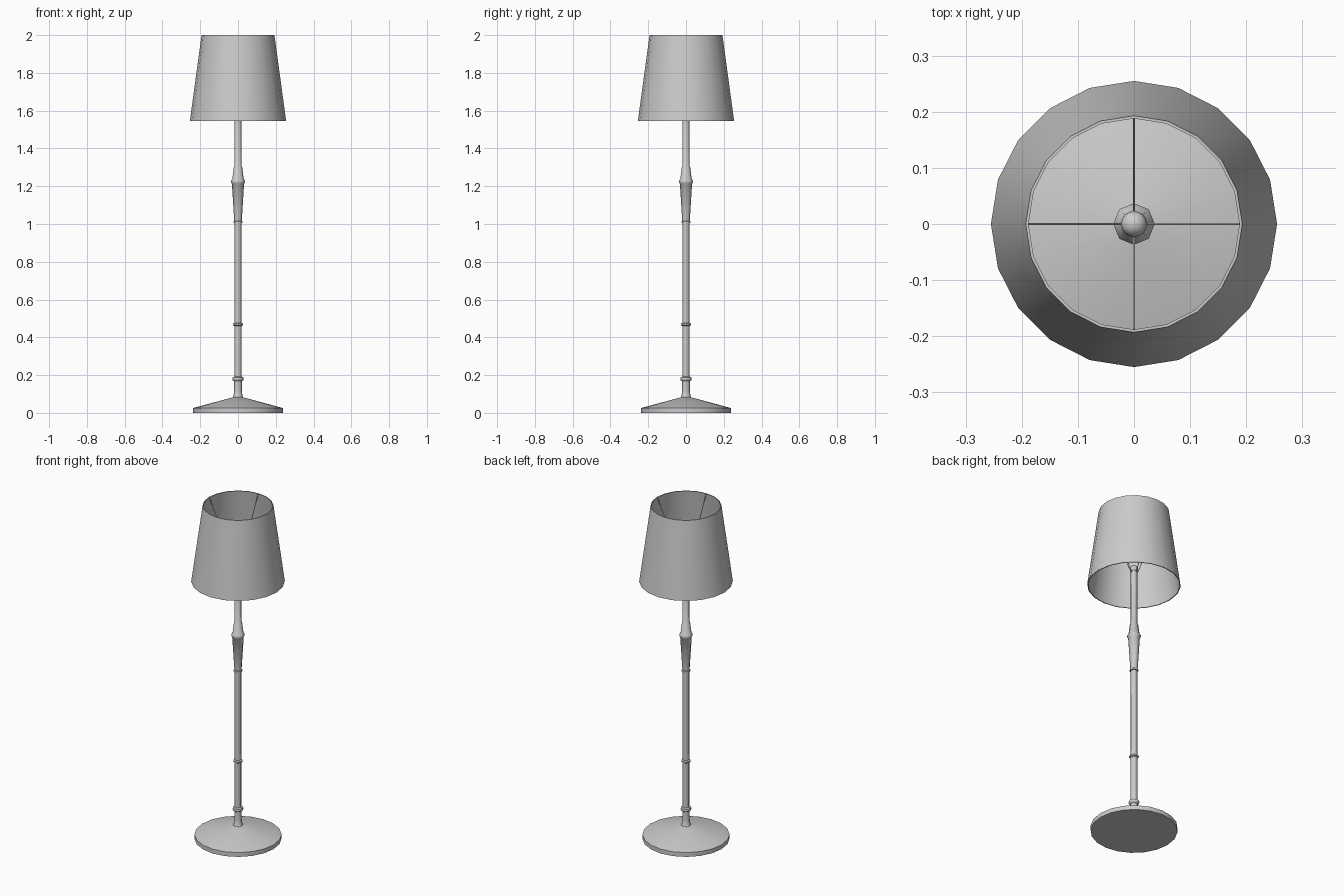
import bpy, bmesh
from math import cos, sin, pi, radians
from mathutils import Vector

if "Cube" in bpy.data.objects:
    bpy.data.objects.remove(bpy.data.objects["Cube"])


def finish(name, bm, angle):
    bmesh.ops.recalc_face_normals(bm, faces=bm.faces)
    me = bpy.data.meshes.new(name)
    bm.to_mesh(me)
    bm.free()
    ob = bpy.data.objects.new(name, me)
    bpy.context.collection.objects.link(ob)
    bpy.ops.object.select_all(action='DESELECT')
    ob.select_set(True)
    bpy.context.view_layer.objects.active = ob
    bpy.ops.object.shade_smooth_by_angle(angle=radians(angle))
    return ob


def lathe(name, profile, sides, closed=False, angle=30):
    """Turn (radius, z) points round z; open profiles get end caps."""
    bm = bmesh.new()
    rings = [[bm.verts.new((r * cos(2 * pi * i / sides), r * sin(2 * pi * i / sides), z))
              for i in range(sides)] for r, z in profile]
    pairs = list(zip(rings, rings[1:]))
    if closed:
        pairs.append((rings[-1], rings[0]))
    else:
        bm.faces.new(rings[0])
        bm.faces.new(rings[-1])
    for a, b in pairs:
        for i in range(sides):
            j = (i + 1) % sides
            bm.faces.new((a[i], a[j], b[j], b[i]))
    return finish(name, bm, angle)


# Round weighted foot
lathe("base", [(0.237, 0), (0.237, 0.026), (0.025, 0.083)], 20)

# Turned octagonal pole with rings and a tapered grip
lathe("pole", [
    (0.03, 0.076), (0.024, 0.09), (0.02, 0.12), (0.02, 0.168),
    (0.028, 0.172), (0.03, 0.18), (0.028, 0.188), (0.019, 0.192),
    (0.019, 0.46), (0.026, 0.464), (0.026, 0.472), (0.018, 0.476),
    (0.018, 1.005), (0.024, 1.006), (0.024, 1.013), (0.02, 1.016),
    (0.032, 1.212), (0.037, 1.218), (0.037, 1.23), (0.03, 1.238),
    (0.022, 1.303), (0.018, 1.308), (0.018, 1.64)], 8, angle=50)

# Ball that tops the pole
bm = bmesh.new()
bmesh.ops.create_uvsphere(bm, u_segments=16, v_segments=10, radius=0.023)
bmesh.ops.translate(bm, verts=bm.verts, vec=(0, 0, 1.645))
finish("pole_ball", bm, 50)

# Open thin-walled shade
lathe("shade", [(0.255, 1.545), (0.193, 2.0), (0.188, 2.0), (0.25, 1.545)], 20, closed=True)

# Four wires holding the shade's upper rim
for k in range(4):
    d = Vector((cos(k * pi / 2), sin(k * pi / 2), 0))
    a = d * 0.008 + Vector((0, 0, 1.60))
    b = d * 0.189 + Vector((0, 0, 1.995))
    bm = bmesh.new()
    bmesh.ops.create_cone(bm, cap_ends=True, segments=6, radius1=0.002,
                          radius2=0.002, depth=(b - a).length)
    bmesh.ops.rotate(bm, verts=bm.verts, cent=(0, 0, 0),
                     matrix=(b - a).to_track_quat('Z', 'Y').to_matrix())
    bmesh.ops.translate(bm, verts=bm.verts, vec=(a + b) / 2)
    finish(f"shade_wire_{k + 1}", bm, 70)
